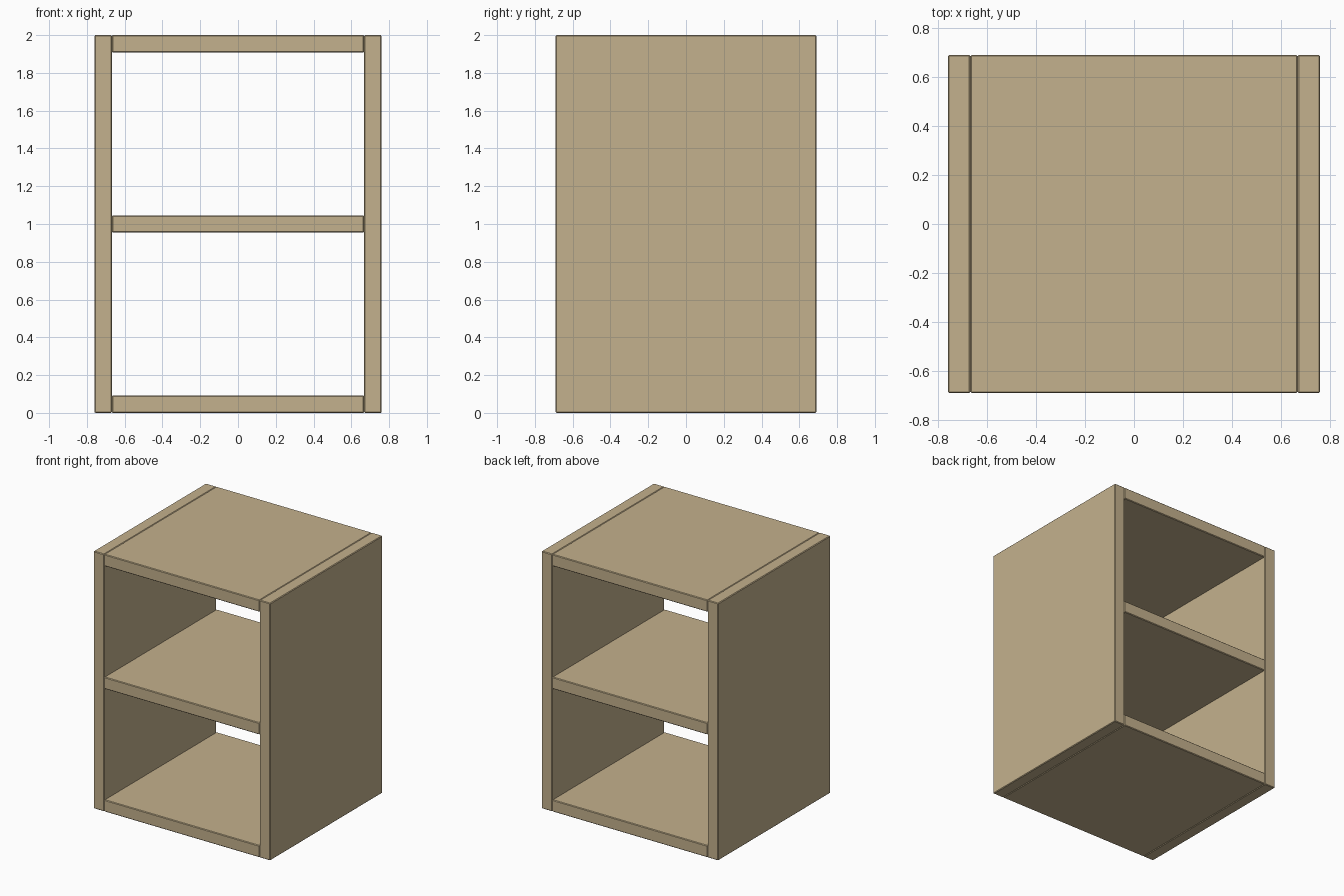
import bpy

default_cube = bpy.data.objects.get("Cube")
if default_cube:
    bpy.data.objects.remove(default_cube, do_unlink=True)

WIDTH, DEPTH, HEIGHT = 1.52, 1.38, 2.0
BOARD = 0.092
EDGE = 0.005

# Plain light wood
wood = bpy.data.materials.new("light_wood")
wood.use_nodes = True
colour = (0.552, 0.440, 0.266, 1)
wood.diffuse_color = colour
wood.node_tree.nodes["Principled BSDF"].inputs["Base Color"].default_value = colour


def add_board(name, size, location):
    """A board with slightly eased edges."""
    bpy.ops.mesh.primitive_cube_add(size=1, location=location)
    board = bpy.context.object
    board.name = name
    board.scale = size
    bpy.ops.object.transform_apply(location=False, rotation=False, scale=True)
    bevel = board.modifiers.new("eased_edges", "BEVEL")
    bevel.width = EDGE
    bevel.segments = 1
    board.data.materials.append(wood)
    return board


# Full-height side panels
for name, side in (("left_side_panel", 1), ("right_side_panel", -1)):
    add_board(name, (BOARD, DEPTH, HEIGHT),
              (side * (WIDTH - BOARD) / 2, 0, HEIGHT / 2))

# Bottom, shelf and top held between the sides
levels = {
    "bottom_board": BOARD / 2,
    "middle_shelf": HEIGHT / 2,
    "top_board": HEIGHT - BOARD / 2,
}
for name, z in levels.items():
    add_board(name, (WIDTH - 2 * BOARD, DEPTH, BOARD), (0, 0, z))
